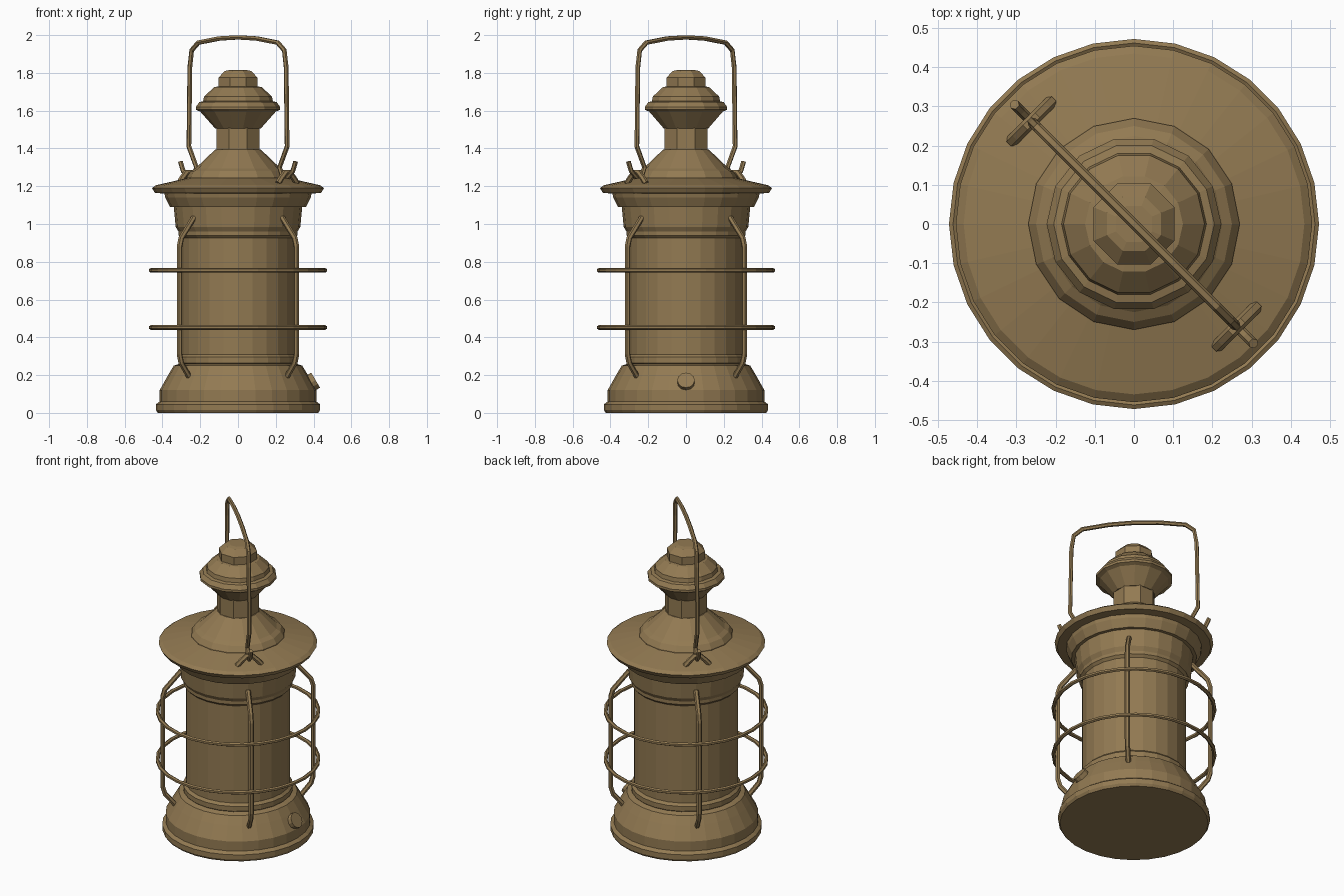
import bpy, bmesh
from math import sin, cos, pi, sqrt
from mathutils import Vector

if "Cube" in bpy.data.objects:
    bpy.data.objects.remove(bpy.data.objects["Cube"])

brass = bpy.data.materials.new("aged_brass")
brass.diffuse_color = (0.29, 0.195, 0.085, 1)
brass.use_nodes = True
brass.node_tree.nodes["Principled BSDF"].inputs["Base Color"].default_value = brass.diffuse_color


def finish(name, bm):
    bmesh.ops.recalc_face_normals(bm, faces=bm.faces)
    me = bpy.data.meshes.new(name)
    bm.to_mesh(me)
    bm.free()
    me.materials.append(brass)
    ob = bpy.data.objects.new(name, me)
    bpy.context.collection.objects.link(ob)
    return ob


def lathe(name, profile, sides, turn=0.0):
    """Revolve (radius, z) points around z, with capped ends."""
    bm = bmesh.new()
    rings = []
    for r, z in profile:
        rings.append([bm.verts.new((r * cos(turn + 2 * pi * i / sides),
                                    r * sin(turn + 2 * pi * i / sides), z))
                      for i in range(sides)])
    for a, b in zip(rings, rings[1:]):
        for i in range(sides):
            j = (i + 1) % sides
            bm.faces.new((a[i], a[j], b[j], b[i]))
    bm.faces.new(rings[0])
    bm.faces.new(rings[-1])
    return finish(name, bm)


def tube(name, pts, radius, ref, closed=False, sides=6):
    """Sweep a small polygon along pts; ref is never parallel to the path."""
    bm = bmesh.new()
    pts = [Vector(p) for p in pts]
    n = len(pts)
    rings = []
    for i, p in enumerate(pts):
        a = pts[(i - 1) % n] if closed or i > 0 else p
        b = pts[(i + 1) % n] if closed or i < n - 1 else p
        t = ((p - a).normalized() + (b - p).normalized()).normalized()
        u = Vector(ref)
        v = t.cross(u).normalized()
        rings.append([bm.verts.new(p + radius * (u * cos(2 * pi * k / sides) + v * sin(2 * pi * k / sides)))
                      for k in range(sides)])
    for i in range(n if closed else n - 1):
        a, b = rings[i], rings[(i + 1) % n]
        for k in range(sides):
            m = (k + 1) % sides
            bm.faces.new((a[k], a[m], b[m], b[k]))
    if not closed:
        bm.faces.new(rings[0])
        bm.faces.new(rings[-1])
    return finish(name, bm)


# Base, chamber and collars
lathe("base", [(0.425, 0.0), (0.435, 0.015), (0.435, 0.045), (0.415, 0.06), (0.415, 0.12),
               (0.37, 0.2), (0.34, 0.25), (0.31, 0.26)], 28)
lathe("chamber", [(0.30, 0.24), (0.30, 1.0)], 24)
lathe("lower_collar", [(0.30, 0.25), (0.315, 0.265), (0.315, 0.295), (0.30, 0.31)], 24)
lathe("upper_collar", [(0.30, 0.925), (0.315, 0.94), (0.315, 0.96), (0.33, 0.985), (0.34, 1.09),
                       (0.36, 1.09), (0.385, 1.14), (0.39, 1.165)], 24)

# Brim and stepped roof
lathe("brim", [(0.38, 1.16), (0.44, 1.165), (0.455, 1.19), (0.435, 1.205), (0.26, 1.245)], 28)
lathe("roof", [(0.27, 1.235), (0.27, 1.25), (0.25, 1.28), (0.225, 1.295), (0.12, 1.395)], 16)

# Chimney, vent cap and finial
lathe("chimney", [(0.122, 1.37), (0.122, 1.52)], 8, pi / 8)
lathe("vent_cap", [(0.12, 1.505), (0.20, 1.595), (0.223, 1.605), (0.223, 1.62), (0.205, 1.645),
                   (0.185, 1.65), (0.18, 1.675), (0.125, 1.725), (0.09, 1.73)], 14)
lathe("finial", [(0.112, 1.715), (0.112, 1.775), (0.075, 1.81), (0.05, 1.815)], 8, pi / 8)

# Guard hoops
for name, z in (("lower_hoop", 0.452), ("upper_hoop", 0.755)):
    tube(name, [(0.462 * cos(2 * pi * i / 28), 0.462 * sin(2 * pi * i / 28), z) for i in range(28)],
         0.012, (0, 0, 1), True)

# Guard bars on the four diagonals
bar = [(0.36, 0.185), (0.425, 0.265), (0.438, 0.31), (0.438, 0.88), (0.425, 0.925), (0.33, 1.035)]
for k in range(4):
    a = pi / 4 + k * pi / 2
    tube("guard_bar_%d" % (k + 1), [(r * cos(a), r * sin(a), z) for r, z in bar],
         0.015, (-sin(a), cos(a), 0))

# Carrying handle across one diagonal, with hooked ends
half = [(0.305, 1.33), (0.29, 1.28), (0.265, 1.25), (0.235, 1.25), (0.22, 1.30), (0.26, 1.41),
        (0.255, 1.83), (0.245, 1.92), (0.21, 1.96), (0.10, 1.982), (0, 1.988)]
path = [(x, -x, z) for x, z in half] + [(-x, x, z) for x, z in half[-2::-1]]
s = sqrt(0.5)
tube("handle", path, 0.013, (s, s, 0))

# Staples that hold the handle
for side, x in (("right", 0.262), ("left", -0.262)):
    tube("handle_staple_" + side,
         [(x + d, -x + d, z) for d, z in ((-0.05, 1.215), (-0.035, 1.24), (-0.012, 1.272),
                                          (0.012, 1.272), (0.035, 1.24), (0.05, 1.215))],
         0.016, (s, -s, 0))

# Filler knob on the base slope
normal = Vector((0.86, 0, 0.51))
mid = Vector((0.385, 0, 0.158))
tube("filler_knob", [mid - normal * 0.03, mid + normal * 0.03], 0.046, (0, 1, 0), sides=12)
